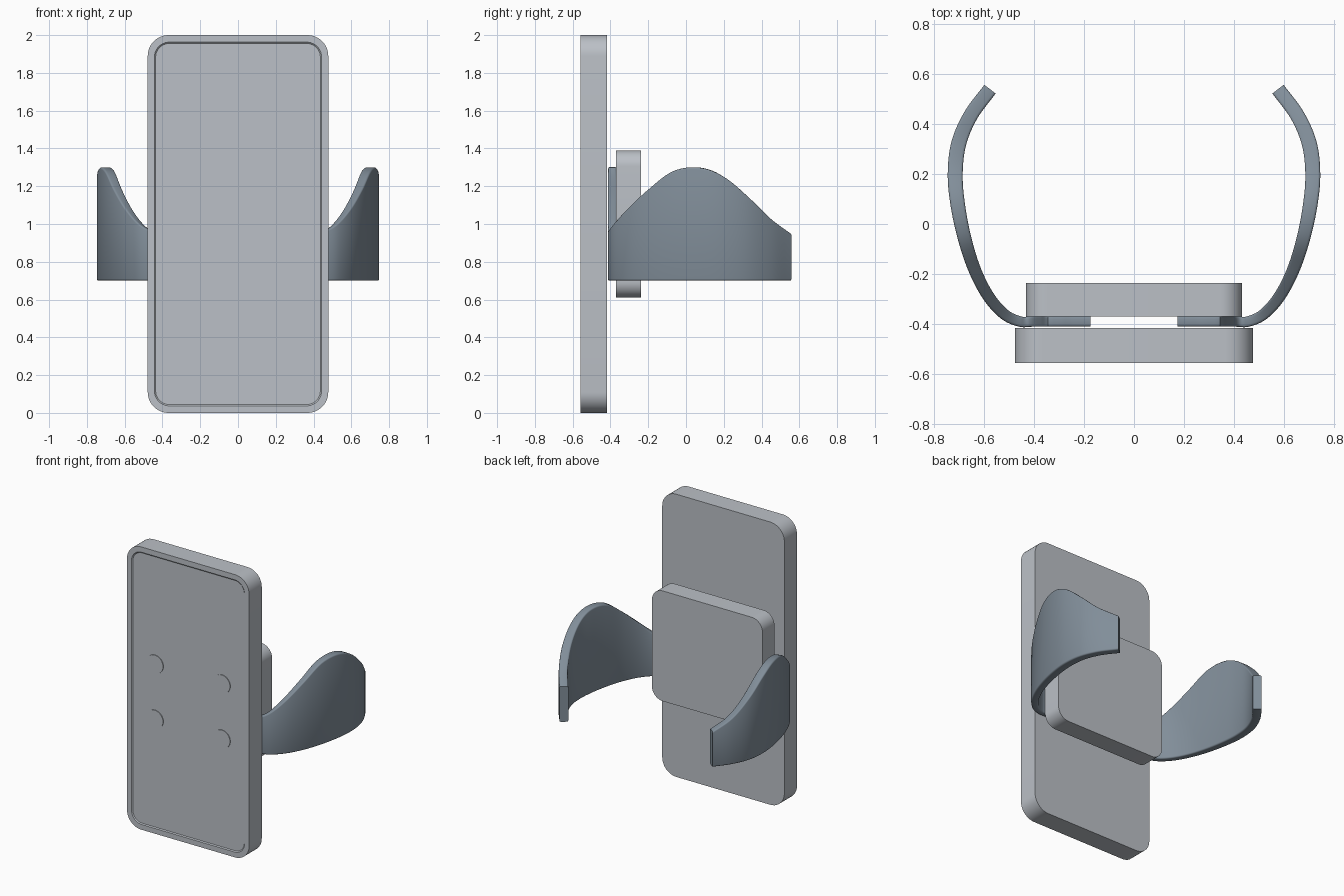
import bpy, bmesh, math
from mathutils import Vector

if "Cube" in bpy.data.objects:
    bpy.data.objects.remove(bpy.data.objects["Cube"])


def material(name, color):
    m = bpy.data.materials.new(name)
    m.diffuse_color = color
    m.use_nodes = True
    m.node_tree.nodes["Principled BSDF"].inputs["Base Color"].default_value = m.diffuse_color
    return m


PLATE = material("plate_grey", (0.50, 0.53, 0.57, 1))
ARM = material("arm_slate", (0.22, 0.27, 0.32, 1))


def finish(bm, name, mat, angle=35):
    bmesh.ops.recalc_face_normals(bm, faces=bm.faces)
    me = bpy.data.meshes.new(name)
    bm.to_mesh(me)
    bm.free()
    me.materials.append(mat)
    ob = bpy.data.objects.new(name, me)
    bpy.context.collection.objects.link(ob)
    bpy.ops.object.select_all(action='DESELECT')
    ob.select_set(True)
    bpy.context.view_layer.objects.active = ob
    bpy.ops.object.shade_smooth_by_angle(angle=math.radians(angle))
    return ob


def rounded_rect(hw, hh, r, steps):
    pts = []
    for i, (sx, sz) in enumerate([(1, 1), (-1, 1), (-1, -1), (1, -1)]):
        for k in range(steps + 1):
            a = math.pi / 2 * (i + k / steps)
            pts.append((sx * (hw - r) + r * math.cos(a),
                        sz * (hh - r) + r * math.sin(a)))
    return pts


def loft(name, rings, mat=PLATE, angle=35):
    bm = bmesh.new()
    loops = [[bm.verts.new(p) for p in ring] for ring in rings]
    n = len(loops[0])
    for a, b in zip(loops, loops[1:]):
        for i in range(n):
            j = (i + 1) % n
            bm.faces.new((a[i], a[j], b[j], b[i]))
    bm.faces.new(loops[0])
    bm.faces.new(loops[-1])
    return finish(bm, name, mat, angle)


def slab(name, layers):
    # each layer: half width, half height, corner radius, y
    return loft(name, [[(x, y, 1 + z) for x, z in rounded_rect(hw, hh, r, 10)]
                       for hw, hh, r, y in layers])


# front plate with a shallow recessed face inside a thin rim
slab("front_plate", [(0.478, 1.0, 0.11, -0.417), (0.478, 1.0, 0.11, -0.558),
                     (0.443, 0.963, 0.08, -0.558), (0.436, 0.956, 0.073, -0.552)])

# rear clamping block
slab("back_block", [(0.433, 0.39, 0.085, -0.237), (0.433, 0.39, 0.085, -0.37)])

# four screw discs on the front face
for x in (-0.262, 0.262):
    for z in (0.807, 1.197):
        circle = [(math.cos(a * math.pi / 16), math.sin(a * math.pi / 16)) for a in range(32)]
        loft("screw_disc", [[(x + r * c, y, z + r * s) for c, s in circle]
                            for r, y in ((0.065, -0.545), (0.065, -0.557))])

# gripping arm: outer x, outer y, thickness, top height along its path
path = [Vector(p) for p in [
    (0.175, -0.412, 0.042, 1.30), (0.26, -0.412, 0.042, 1.30), (0.345, -0.412, 0.042, 1.30),
    (0.375, -0.412, 0.042, 1.12), (0.41, -0.412, 0.042, 0.97), (0.46, -0.412, 0.042, 0.965),
    (0.53, -0.382, 0.044, 1.005), (0.60, -0.308, 0.047, 1.085), (0.659, -0.20, 0.050, 1.185),
    (0.704, -0.07, 0.054, 1.28), (0.735, 0.07, 0.058, 1.298), (0.747, 0.20, 0.06, 1.25),
    (0.732, 0.33, 0.06, 1.145), (0.68, 0.45, 0.058, 1.03), (0.60, 0.558, 0.057, 0.95)]]


def spline(pts, sub):
    ext = [2 * pts[0] - pts[1]] + pts + [2 * pts[-1] - pts[-2]]
    out = []
    for p0, p1, p2, p3 in zip(ext, ext[1:], ext[2:], ext[3:]):
        for k in range(sub):
            t = k / sub
            out.append(0.5 * (2 * p1 + (p2 - p0) * t + (2 * p0 - 5 * p1 + 4 * p2 - p3) * t * t
                              + (3 * p1 - p0 - 3 * p2 + p3) * t ** 3))
    return out + [pts[-1]]


line = spline(path, 6)
rings = []
for i, p in enumerate(line):
    d = line[min(i + 1, len(line) - 1)] - line[max(i - 1, 0)]
    inward = Vector((-d[1], d[0], 0)).normalized()
    top = min(p[3], 1.303)
    base = Vector((p[0], p[1], (top + 0.7) / 2)) + inward * p[2] / 2
    rings.append([base + inward * u + Vector((0, 0, w))
                  for u, w in rounded_rect(p[2] / 2, (top - 0.7) / 2, 0.01, 3)])
arm = loft("grip_arms", rings, ARM, 40)
arm.modifiers.new("mirror", 'MIRROR').use_mirror_merge = False
